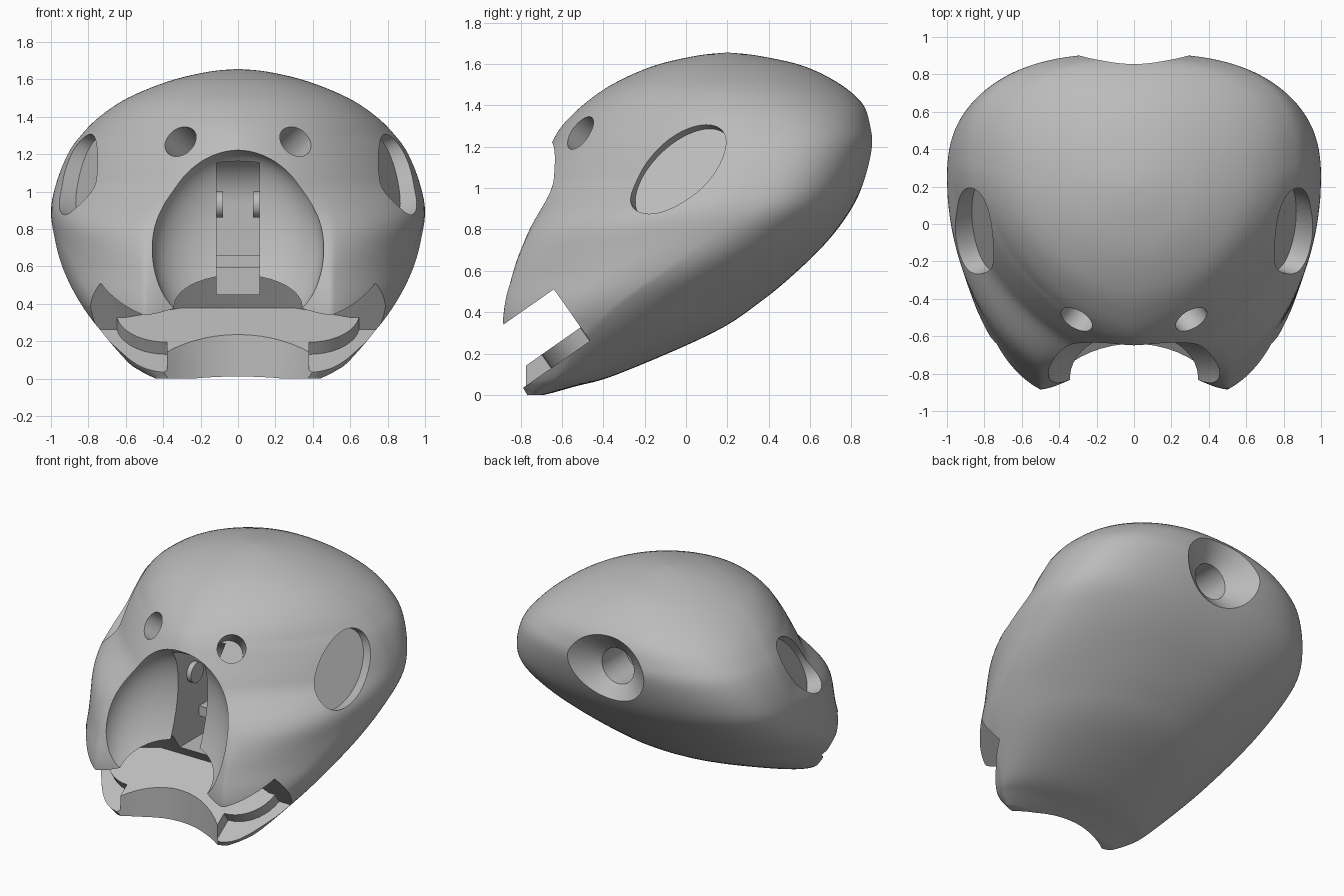
import bpy, bmesh, math
from mathutils import Vector, Matrix

cube = bpy.data.objects.get("Cube")
if cube:
    bpy.data.objects.remove(cube)

grey = bpy.data.materials.new("matte_grey")
grey.use_nodes = True
grey.diffuse_color = (0.5, 0.5, 0.5, 1)
grey.node_tree.nodes["Principled BSDF"].inputs["Base Color"].default_value = (0.5, 0.5, 0.5, 1)


def finish(name, bm):
    bmesh.ops.recalc_face_normals(bm, faces=bm.faces)
    mesh = bpy.data.meshes.new(name)
    bm.to_mesh(mesh)
    bm.free()
    mesh.materials.append(grey)
    obj = bpy.data.objects.new(name, mesh)
    bpy.context.scene.collection.objects.link(obj)
    return obj


def tube(name, start, end, r1, r2=None, side=None, squash=1):
    """Cylinder or cone between two points, optionally elliptical along 'side'."""
    start, end = Vector(start), Vector(end)
    axis = end - start
    n = axis.normalized()
    u = Vector(side) if side else n.orthogonal()
    u = (u - n * u.dot(n)).normalized()
    v = n.cross(u) * squash
    mat = Matrix((u, v, n)).transposed().to_4x4()
    mat.translation = (start + end) / 2
    bm = bmesh.new()
    bmesh.ops.create_cone(bm, cap_ends=True, segments=64, radius1=r1,
                          radius2=r1 if r2 is None else r2, depth=axis.length, matrix=mat)
    return finish(name, bm)


def slanted_prism(name, outline, low, high):
    """Extrude an outline drawn on the sloping jaw plane."""
    c, s = math.cos(math.radians(35)), math.sin(math.radians(35))
    place = lambda x, a, n: (x, c * a - s * n, s * a + c * n)
    bm = bmesh.new()
    bottom = [bm.verts.new(place(x, a, low)) for x, a in outline]
    top = [bm.verts.new(place(x, a, high)) for x, a in outline]
    bm.faces.new(bottom)
    bm.faces.new(top)
    for i in range(len(outline)):
        j = (i + 1) % len(outline)
        bm.faces.new((bottom[i], bottom[j], top[j], top[i]))
    return finish(name, bm)


def box(name, low, high):
    bm = bmesh.new()
    low, high = Vector(low), Vector(high)
    size = Matrix.Diagonal((*(high - low), 1))
    bmesh.ops.create_cube(bm, size=1, matrix=Matrix.Translation((low + high) / 2) @ size)
    return finish(name, bm)


# Head shell: height, half width, front y, back y, y of the widest point
levels = [
    (0, .44, -.79, -.68, -.74), (.04, .52, -.83, -.54, -.69), (.1, .6, -.87, -.33, -.62),
    (.3, .77, -.94, .13, -.48), (.45, .87, -.94, .36, -.33), (.6, .94, -.91, .54, -.12),
    (.75, .98, -.85, .69, .08), (.9, 1, -.79, .8, .24), (1.05, .97, -.74, .87, .3),
    (1.2, .91, -.66, .91, .32), (1.3, .84, -.6, .9, .31), (1.4, .74, -.5, .86, .28),
    (1.5, .59, -.36, .75, .23), (1.59, .37, -.16, .57, .2), (1.64, .16, .05, .35, .2),
    (1.655, .01, .19, .21, .2)]


def spline(t):
    i = min(int(t), len(levels) - 2)
    f = t - i
    p = [Vector(levels[max(0, min(k, len(levels) - 1))]) for k in range(i - 1, i + 3)]
    m1, m2 = (p[2] - p[0]) / 2, (p[3] - p[1]) / 2
    a, b = f ** 3, f ** 2
    return p[1] * (2 * a - 3 * b + 1) + m1 * (a - 2 * b + f) + p[2] * (3 * b - 2 * a) + m2 * (a - b)


def ease(z, low, high):
    f = min(max((z - low) / (high - low), 0), 1)
    return f * f * (3 - 2 * f)


bm = bmesh.new()
sides, steps = 160, 5
rings = []
for k in range((len(levels) - 1) * steps + 1):
    z, wide, front, back, mid = spline(k / steps)
    upper = ease(z, .5, 1.05)
    front_power = 5 - 3.35 * upper + max(0, z - 1.3)
    back_power = 2.1 + .6 * ease(z, .35, 1.05) - .7 * ease(z, 1.25, 1.65)
    # The lower face narrows forward and is hollowed between two side tusks
    taper = (.2 + .4 * z) * (1 - upper)
    hollow = .2 * (1 - upper) * ease(z, -.1, .3)
    ring = []
    for j in range(sides):
        angle = 2 * math.pi * j / sides
        cx, cy = math.cos(angle), math.sin(angle)
        power = back_power if cy > 0 else front_power
        along = abs(cy) ** (2 / power)
        x = math.copysign(abs(cx) ** (2 / power), cx) * wide
        if cy > 0:
            y = mid + along * (back - mid)
        else:
            x *= 1 - taper * along ** 1.5
            y = mid - along * (mid - front) + hollow * max(0, 1 - (x / .5) ** 2) * along ** 2
        ring.append(bm.verts.new((x, y, z)))
    rings.append(ring)
for a, b in zip(rings, rings[1:]):
    for j in range(sides):
        i = (j + 1) % sides
        bm.faces.new((a[j], a[i], b[i], b[j]))
bm.faces.new(rings[0])
bm.faces.new(rings[-1])
head = finish("head_shell", bm)

# Face cavity: a leaning ellipsoid bowl
bm = bmesh.new()
lean = Matrix.Translation((0, -.82, .7)) @ Matrix.Rotation(-.36, 4, 'X')
bmesh.ops.create_uvsphere(bm, u_segments=64, v_segments=40, radius=1,
                          matrix=lean @ Matrix.Diagonal((.46, .28, .55, 1)))
cutters = [finish("face_cutter", bm)]

# Central slot with a round top
cutters.append(tube("slot_round_cutter", (-.115, -.42, .93), (.115, -.42, .93), .27))
cutters.append(box("slot_cutter", (-.115, -1.2, .45), (.115, -.15, .93)))

# Mouth gap, and the lower outer steps of the jaw
half = [(1.2, -1), (1.2, -.23), (.6, -.23), (.3, -.14)]
cutters.append(slanted_prism("mouth_cutter", half + [(-x, a) for x, a in reversed(half)], .56, .785))
arc = [(.38 + .27 * math.sin(t * math.pi / 20), -.19 - .27 * math.cos(t * math.pi / 20))
       for t in range(10)]
step = [(.38, -1)] + arc + [(.65, -.23), (1.2, -.23), (1.2, -1)]
for sign in (1, -1):
    cutters.append(slanted_prism("jaw_step_cutter", [(sign * x, a) for x, a in step], .48, .6))

# Scoop in the lower lip
cutters.append(tube("lip_cutter", (0, -1.25, -.2), (0, -1.25, .3), .61))

# Side eye pockets and small brow holes
for sign in (1, -1):
    n = Vector((sign * .88, -.31, .36))
    p = Vector((sign * .83, -.03, 1.08))
    cutters.append(tube("eye_cutter", p - n * .05, p + n * .3, .285, side=(0, .7, .7), squash=.6))
    n = Vector((sign * .54, -.65, .54))
    p = Vector((sign * .315, -.52, 1.275))
    cutters.append(tube("brow_cutter", p - n * .3, p + n * .2, .092))

# Countersunk neck socket
cutters.append(tube("neck_cone_cutter", (0, .76, 1.16), (0, 1, 1.16), .125, .43))
cutters.append(tube("neck_hole_cutter", (0, .5, 1.16), (0, .9, 1.16), .125))

for cutter in cutters:
    mod = head.modifiers.new(cutter.name, 'BOOLEAN')
    mod.operation = 'DIFFERENCE'
    mod.solver = 'EXACT'
    mod.object = cutter
    cutter.hide_render = True
graph = bpy.context.evaluated_depsgraph_get()
carved = bpy.data.meshes.new_from_object(head.evaluated_get(graph))
head.modifiers.clear()
head.data = carved
for cutter in cutters:
    bpy.data.objects.remove(cutter)

# Pivot pegs and cross ledge inside the slot
parts = [head, box("slot_ledge", (-.12, -.27, .59), (.12, -.14, .66))]
for side, sign in (("left", 1), ("right", -1)):
    parts.append(tube(side + "_pivot_peg", (sign * .08, -.34, .93), (sign * .14, -.34, .93), .07))

bpy.ops.object.select_all(action='DESELECT')
for part in parts:
    part.select_set(True)
bpy.context.view_layer.objects.active = head
bpy.ops.object.shade_smooth_by_angle(angle=math.radians(32))
